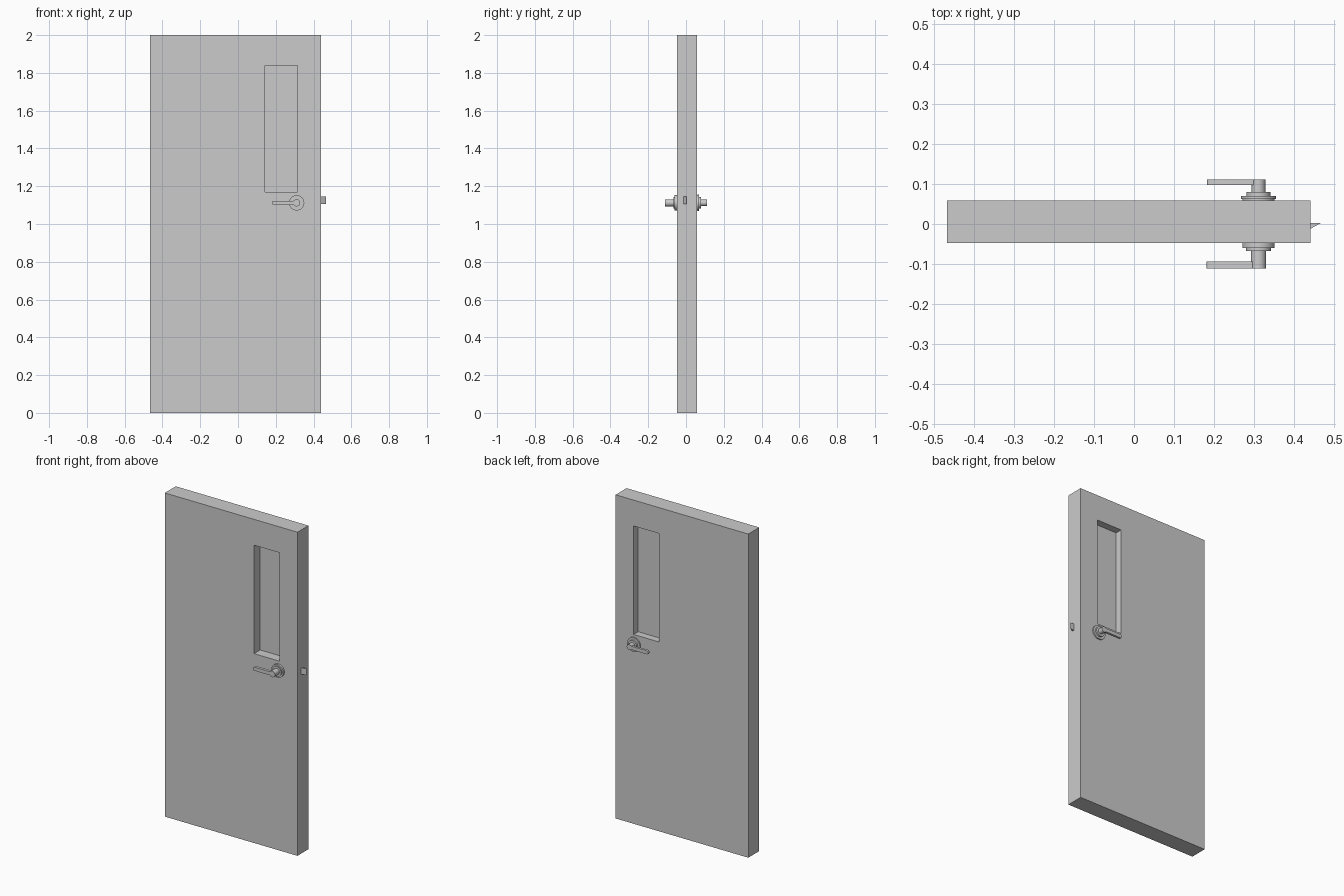
import bpy, bmesh, math
from mathutils import Matrix

if "Cube" in bpy.data.objects:
    bpy.data.objects.remove(bpy.data.objects["Cube"])


def add_object(name, bm):
    bmesh.ops.recalc_face_normals(bm, faces=bm.faces[:])
    mesh = bpy.data.meshes.new(name)
    bm.to_mesh(mesh)
    bm.free()
    obj = bpy.data.objects.new(name, mesh)
    bpy.context.collection.objects.link(obj)
    return obj


def box(name, x, y, z):
    bm = bmesh.new()
    size = [b - a for a, b in (x, y, z)]
    mid = [(a + b) / 2 for a, b in (x, y, z)]
    bmesh.ops.create_cube(bm, size=1,
                          matrix=Matrix.Translation(mid) @ Matrix.Diagonal((*size, 1)))
    return add_object(name, bm)


def prism(name, points):
    """Extrude a flat outline; points holds the lower and upper copies as 3D rings."""
    bm = bmesh.new()
    a, b = [[bm.verts.new(p) for p in ring] for ring in points]
    n = len(a)
    bm.faces.new(a)
    bm.faces.new(b)
    for i in range(n):
        bm.faces.new((a[i], a[(i + 1) % n], b[(i + 1) % n], b[i]))
    return add_object(name, bm)


def smooth(obj):
    bpy.ops.object.select_all(action='DESELECT')
    obj.select_set(True)
    bpy.context.view_layer.objects.active = obj
    bpy.ops.object.shade_smooth_by_angle(angle=math.radians(35))


def turned(name, x, z, profile, segments=32):
    """Stepped round part turned about the y axis from (radius, y) pairs."""
    bm = bmesh.new()
    rings = [[bm.verts.new((x + r * math.cos(2 * math.pi * i / segments), y,
                            z + r * math.sin(2 * math.pi * i / segments)))
              for i in range(segments)] for r, y in profile]
    for a, b in zip(rings, rings[1:]):
        for i in range(segments):
            j = (i + 1) % segments
            bm.faces.new((a[i], a[j], b[j], b[i]))
    bm.faces.new(rings[0])
    bm.faces.new(rings[-1])
    obj = add_object(name, bm)
    smooth(obj)
    return obj


def lever(name, x0, x1, y0, y1, z, h):
    """Flat lever arm with a rounded free end."""
    c = 0.008
    outline = [(x1, z - h), (x1, z + h)]
    for sign, angles in ((1, range(90, 181, 30)), (-1, range(180, 271, 30))):
        outline += [(x0 + c + c * math.cos(math.radians(t)),
                     z + sign * (h - c) + c * math.sin(math.radians(t))) for t in angles]
    smooth(prism(name, [[(px, y, pz) for px, pz in outline] for y in (y0, y1)]))


FRONT, BACK = -0.048, 0.059
WIN_X, WIN_Z = (0.143, 0.316), (1.17, 1.84)
HX, HZ = 0.3105, 1.112

# Door slab with window opening
slab = box("door_slab", (-0.467, 0.44), (FRONT, BACK), (0, 2))
cutter = box("window_cutter", WIN_X, (-0.2, 0.2), WIN_Z)
cutter.hide_render = True
cutter.hide_set(True)
cut = slab.modifiers.new("window_opening", 'BOOLEAN')
cut.operation = 'DIFFERENCE'
cut.solver = 'EXACT'
cut.object = cutter

# Window pane
box("window_pane", WIN_X, (0.012, 0.015), WIN_Z)

# Front handle: rose, collar and spindle, then lever
turned("front_handle", HX, HZ, [(0.0405, FRONT), (0.0405, -0.060), (0.031, -0.060),
                                (0.031, -0.067), (0.019, -0.067), (0.019, -0.1105)])
lever("front_lever", 0.181, HX - 0.012, -0.1105, -0.093, HZ, 0.011)

# Back handle
turned("back_handle", HX, HZ, [(0.04, BACK), (0.04, 0.062), (0.044, 0.062), (0.044, 0.070),
                               (0.03, 0.070), (0.03, 0.080), (0.017, 0.080), (0.017, 0.1115)])
lever("back_lever", 0.182, HX - 0.012, 0.097, 0.1115, HZ, 0.011)

# Wedge latch bolt
wedge = [(0.438, 0.003), (0.438, -0.013), (0.44, -0.012), (0.467, 0.003)]
prism("latch_bolt", [[(x, y, z) for x, y in wedge] for z in (1.106, 1.146)])
